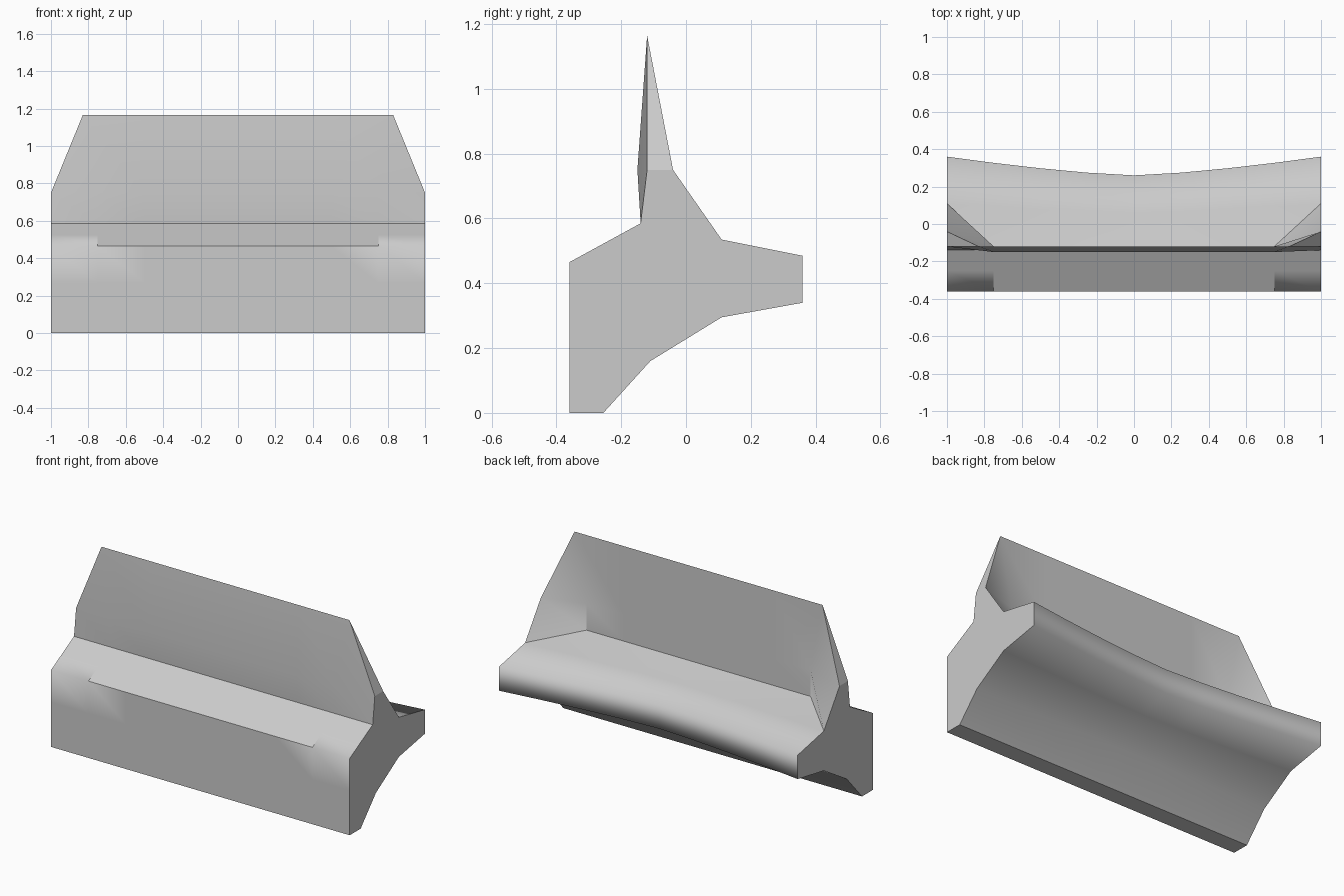
import bpy, bmesh, math

cube = bpy.data.objects.get("Cube")
if cube:
    bpy.data.objects.remove(cube, do_unlink=True)

HALF, INNER, TOP_HALF = 1.0, 0.75, 0.83

# Cross-section (y, z) of the long middle stretch
MIDDLE = {
    "base_front": (-0.36, 0.0), "base_back": (-0.255, 0.0),
    "under_low": (-0.11, 0.16), "under_high": (0.11, 0.295),
    "lip_low": (0.36, 0.34), "lip_high": (0.36, 0.485),
    "shelf": (0.11, 0.535), "wall_foot": (-0.12, 0.59),
    "wall_back": (-0.12, 0.75), "crest": (-0.12, 1.165),
    "wall_front": (-0.15, 0.75), "ledge_back": (-0.14, 0.585),
    "ledge_mid": (-0.25, 0.525), "ledge_front": (-0.36, 0.465),
    "front_mid": (-0.36, 0.27),
}
# The ends flare backwards into buttresses
END = dict(MIDDLE, wall_foot=(0.11, 0.535), wall_back=(-0.04, 0.75),
           wall_front=(-0.12, 0.75))
NAMES = list(MIDDLE)
LIP = ("under_high", "lip_low", "lip_high", "shelf")


def point(name, x):
    y, z = (END if abs(x) == HALF else MIDDLE)[name]
    if name in LIP:                       # shelf bows inward at the centre
        y -= 0.10 * (1 - abs(x) ** 1.4) * (y + 0.12) / 0.48
    if name == "crest" and abs(x) >= INNER:
        x = math.copysign(TOP_HALF, x)
    return x, y, z


bm = bmesh.new()
shared = {}


def vert(name, x):
    co = tuple(round(c, 4) for c in point(name, x))
    if co not in shared:
        shared[co] = bm.verts.new(co)
    return shared[co]


def face(corners):
    unique = list(dict.fromkeys(corners))
    if len(unique) > 2:
        bm.faces.new(unique)


# Skin between neighbouring cross-sections
columns = [i / 4 for i in range(-4, 5)]
for a, b in zip(columns, columns[1:]):
    for n, m in zip(NAMES, NAMES[1:] + NAMES[:1]):
        face([vert(n, a), vert(m, a), vert(m, b), vert(n, b)])

# End caps and the sloped shoulders above them
for x in (-HALF, HALF):
    face([vert(n, x) for n in NAMES if n != "crest"])
    face([vert(n, x) for n in ("wall_back", "crest", "wall_front")])
bmesh.ops.recalc_face_normals(bm, faces=bm.faces[:])

# Smooth shading with creases; the lip and the ends of the ledge stay soft
for f in bm.faces:
    f.smooth = True
for e in bm.edges:
    e.smooth = e.calc_face_angle(0) < math.radians(30)
for a, b in zip(columns, columns[1:]):
    for n in ("lip_low", "lip_high"):
        bm.edges.get((vert(n, a), vert(n, b))).smooth = True
    if max(abs(a), abs(b)) > INNER:
        bm.edges.get((vert("ledge_front", a), vert("ledge_front", b))).smooth = True
for x in (-INNER, INNER):
    bm.edges.get((vert("ledge_front", x), vert("ledge_mid", x))).smooth = False
for x in (-HALF, HALF):
    bm.edges.get((vert("wall_back", x), vert("wall_front", x))).smooth = False

mesh = bpy.data.meshes.new("parapet_wall")
bm.to_mesh(mesh)
bm.free()

# Single plain grey
grey = bpy.data.materials.new("plain_grey")
grey.use_nodes = True
colour = (0.6, 0.6, 0.6, 1.0)
grey.diffuse_color = colour
grey.node_tree.nodes["Principled BSDF"].inputs["Base Color"].default_value = colour
mesh.materials.append(grey)

wall = bpy.data.objects.new("parapet_wall", mesh)
bpy.context.scene.collection.objects.link(wall)
